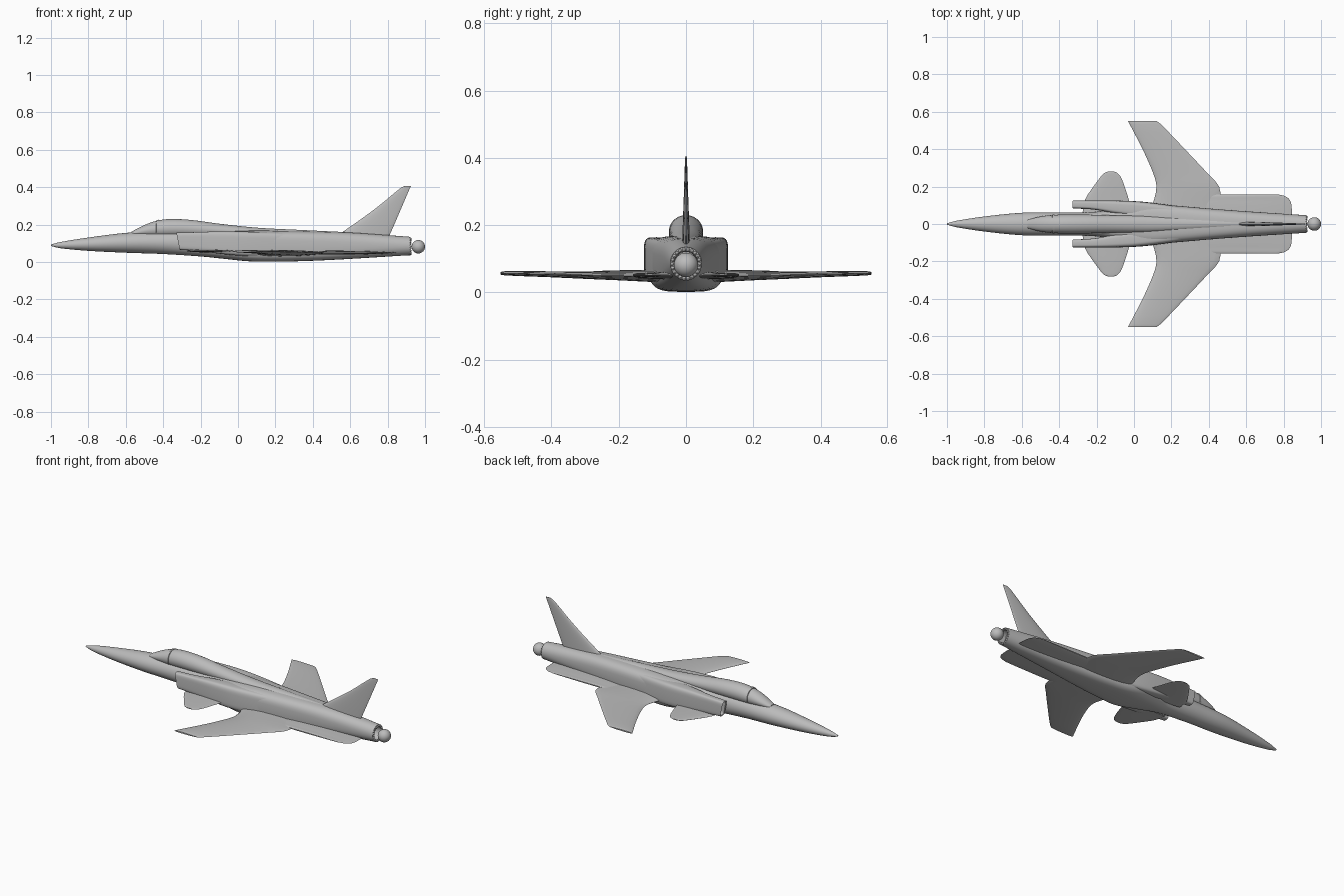
import bpy, bmesh, math
from mathutils import Vector

cube = bpy.data.objects.get("Cube")
if cube:
    bpy.data.objects.remove(cube, do_unlink=True)

grey = bpy.data.materials.new("airframe grey")
grey.use_nodes = True
grey.diffuse_color = (0.5, 0.5, 0.5, 1)
grey.node_tree.nodes["Principled BSDF"].inputs["Base Color"].default_value = (0.5, 0.5, 0.5, 1)


def finish(obj, angle=40):
    obj.data.materials.clear()
    obj.data.materials.append(grey)
    bpy.ops.object.select_all(action='DESELECT')
    obj.select_set(True)
    bpy.context.view_layer.objects.active = obj
    bpy.ops.object.shade_smooth_by_angle(angle=math.radians(angle))
    return obj


def skin(name, rings):
    """Skin a list of equal rings and cap both ends."""
    bm = bmesh.new()
    loops = [[bm.verts.new(p) for p in ring] for ring in rings]
    n = len(loops[0])
    for a, b in zip(loops, loops[1:]):
        for i in range(n):
            j = (i + 1) % n
            bm.faces.new((a[i], a[j], b[j], b[i]))
    bm.faces.new(loops[0])
    bm.faces.new(loops[-1])
    bmesh.ops.recalc_face_normals(bm, faces=bm.faces)
    mesh = bpy.data.meshes.new(name)
    bm.to_mesh(mesh)
    bm.free()
    obj = bpy.data.objects.new(name, mesh)
    bpy.context.collection.objects.link(obj)
    return finish(obj)


def refine(stations, steps=5):
    """Ease between stations with a spline whose tangents follow the spacing."""
    def slope(i, k):
        lo, hi = stations[max(i - 1, 0)], stations[min(i + 1, len(stations) - 1)]
        return (hi[k] - lo[k]) / (hi[0] - lo[0])
    out = []
    for i, (a, b) in enumerate(zip(stations, stations[1:])):
        d = b[0] - a[0]
        for s in range(steps):
            t = s / steps
            row = [a[0] + d * t]
            for k in range(1, len(a)):
                row.append((2*t**3 - 3*t*t + 1) * a[k] + (3*t*t - 2*t**3) * b[k]
                           + d * ((t**3 - 2*t*t + t) * slope(i, k) + (t**3 - t*t) * slope(i + 1, k)))
            out.append(row)
    return out + [list(stations[-1])]


def hull_ring(x, y, half, low, high, power, shear=0, n=40):
    """Rounded-box cross-section facing along x."""
    pts = []
    for i in range(n):
        a = 2 * math.pi * i / n
        c, s = math.cos(a), math.sin(a)
        z = (low + high) / 2 + (high - low) / 2 * math.copysign(abs(s) ** (2 / power), s)
        pts.append((x + shear * (high - z), y + half * math.copysign(abs(c) ** (2 / power), c), z))
    return pts


def foil_ring(span, lead, trail, mid, thick, place, n=20):
    """Streamlined section; place maps (chord, span, offset) to a point."""
    pts = []
    for i in range(n):
        a = 2 * math.pi * i / n
        u = (1 - math.cos(a)) / 2
        h = thick / 2 * math.sin(a) * (1.25 - 0.6 * u)
        pts.append(place(lead + (trail - lead) * u, span, mid + h))
    return pts


# Main body: x, half width, bottom, top, squareness
body = [(-1, .004, .086, .094, 2), (-.95, .017, .074, .107, 2), (-.8, .04, .06, .131, 2),
        (-.6, .06, .05, .156, 2), (-.4, .062, .043, .165, 2), (-.2, .066, .03, .165, 2.3),
        (-.08, .088, .018, .165, 3), (.06, .11, .004, .168, 3.8), (.2, .1, .002, .168, 3.8),
        (.4, .083, .007, .164, 3.4), (.6, .068, .017, .158, 2.8), (.92, .047, .037, .135, 2)]
rings = [hull_ring(x, 0, w, lo, hi, p) for x, w, lo, hi, p in refine(body)]
rings.append(hull_ring(.92, 0, .036, .048, .124, 2))
rings.append(hull_ring(.88, 0, .033, .051, .121, 2))
skin("fuselage", rings)

# Canopy bubble flowing into the spine: x, half width, bottom, top
spine = [(-.57, .022, .14, .162), (-.5, .04, .135, .198), (-.43, .048, .13, .222),
         (-.36, .051, .13, .23), (-.25, .05, .13, .225), (-.1, .046, .13, .205),
         (.1, .042, .13, .184), (.35, .032, .12, .171), (.62, .018, .12, .158)]
skin("canopy_and_spine", [hull_ring(x, 0, w, lo, hi, 2) for x, w, lo, hi in refine(spine)])

# Frame hoop around the canopy
skin("canopy_frame", [hull_ring(x, 0, w, .13, top, 2) for x, w, top in
                      ((-.438, .046, .216), (-.436, .05, .2245), (-.426, .051, .2265), (-.424, .047, .22))])

# Intakes: x, centre y, half width, bottom, top
intake = [(-.33, .104, .021, .066, .157), (-.22, .101, .024, .058, .16),
          (-.1, .09, .035, .042, .164), (.02, .078, .042, .032, .163),
          (.15, .06, .045, .03, .16), (.35, .03, .045, .03, .155)]
for side, label in ((1, "left"), (-1, "right")):
    rings = [hull_ring(-.2, side * .104, .014, .074, .149, 4.5, .2),
             hull_ring(-.325, side * .104, .017, .07, .153, 4.5, .2)]
    rings += [hull_ring(x, side * y, w, lo, hi, 4.5, .2) for x, y, w, lo, hi in refine(intake)]
    skin(label + "_intake", rings)

# Flying surfaces: span, leading x, trailing x, mid height, thickness
surfaces = {
    "wing": [(.04, .06, .47, .047, .036), (.11, .1, .462, .048, .033), (.2, .12, .455, .05, .028),
             (.27, .103, .394, .051, .024), (.4, .046, .272, .054, .018),
             (.535, -.024, .142, .057, .013), (.552, -.033, .118, .057, .008)],
    "canard": [(.06, -.275, -.01, .06, .016), (.13, -.262, -.028, .06, .014), (.2, -.217, -.05, .06, .012),
               (.25, -.18, -.07, .06, .009), (.272, -.16, -.088, .06, .007), (.28, -.14, -.105, .06, .004)],
    "tail_strake": [(.03, .3, .845, .05, .024), (.1, .3, .842, .05, .02), (.13, .31, .832, .05, .016),
                    (.15, .34, .805, .051, .012), (.158, .38, .77, .051, .006)],
}
for name, stations in surfaces.items():
    for side, label in ((1, "left"), (-1, "right")):
        def place(c, s, h, side=side):
            return (c, side * s, h)
        skin(label + "_" + name, [foil_ring(*st, place) for st in refine(stations, 3)])

# Upright fin
fin = [(.1, .46, .79, 0, .026), (.165, .565, .82, 0, .022), (.29, .74, .874, 0, .013),
       (.395, .868, .919, 0, .006), (.406, .89, .924, 0, .003)]
skin("tail_fin", [foil_ring(*st, lambda c, s, h: (c, h, s)) for st in refine(fin, 3)])

# Nozzle petals around the exhaust
petals = 22
for i in range(petals):
    a = 2 * math.pi * i / petals
    bpy.ops.mesh.primitive_uv_sphere_add(segments=8, ring_count=6, radius=.006,
                                         location=(.918, .041 * math.cos(a), .084 + .043 * math.sin(a)))
    petal = bpy.context.object
    petal.name = "nozzle_petal"
    petal.scale.x = 1.6
    finish(petal)

# Ball behind the exhaust
bpy.ops.mesh.primitive_uv_sphere_add(segments=32, ring_count=16, radius=.036, location=(.964, 0, .082))
ball = bpy.context.object
ball.name = "exhaust_ball"
finish(ball)
